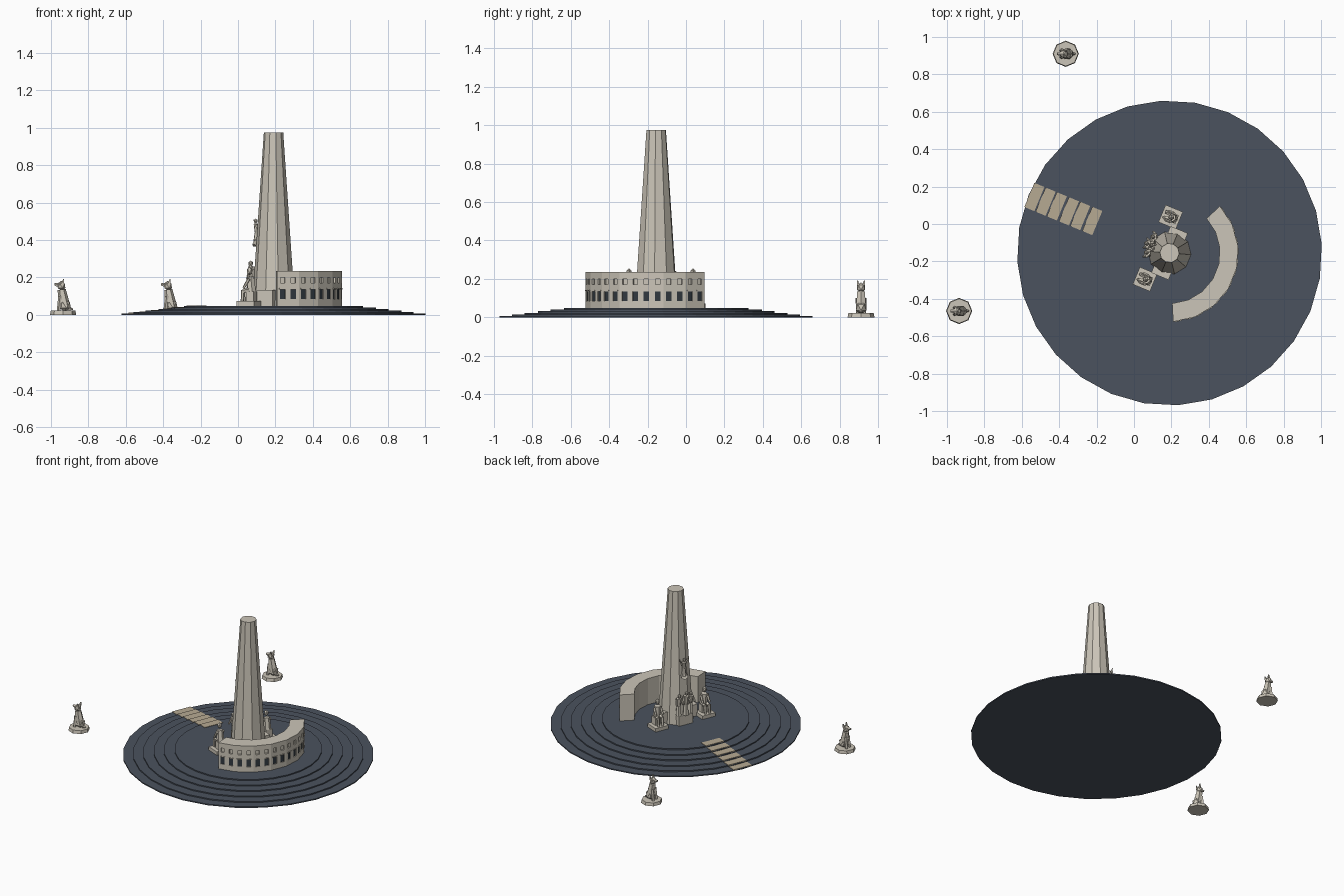
import bpy, bmesh, math
from mathutils import Matrix, Vector

if "Cube" in bpy.data.objects:
    bpy.data.objects.remove(bpy.data.objects["Cube"])

CX, CY = 0.19, -0.155
FACE = math.radians(157.5)      # direction the monument faces


def material(name, rgb):
    m = bpy.data.materials.new(name)
    m.diffuse_color = (*rgb, 1)
    m.use_nodes = True
    m.node_tree.nodes["Principled BSDF"].inputs["Base Color"].default_value = m.diffuse_color
    return m


STONE = material("stone", (0.60, 0.56, 0.48))
SLATE = material("slate", (0.070, 0.085, 0.112))
TAN = material("tan_stone", (0.47, 0.40, 0.29))
GLASS = material("dark_glass", (0.03, 0.04, 0.05))


def place(x, y, z=0, yaw=0.0):
    return Matrix.Translation((x, y, z)) @ Matrix.Rotation(yaw, 4, 'Z')


def finish(bm, name, mat, matrix=None):
    bmesh.ops.recalc_face_normals(bm, faces=bm.faces)
    me = bpy.data.meshes.new(name)
    bm.to_mesh(me)
    bm.free()
    me.materials.append(mat)
    ob = bpy.data.objects.new(name, me)
    bpy.context.collection.objects.link(ob)
    if matrix:
        ob.matrix_world = matrix
    return ob


def box(bm, c, s, rot=None):
    m = Matrix.Translation(c) @ (rot or Matrix()) @ Matrix.Diagonal((*s, 1))
    bmesh.ops.create_cube(bm, size=1, matrix=m)


def cone(bm, a, b, r1, r2, n=6):
    # tapered prism from point a to point b
    a, b = Vector(a), Vector(b)
    d = b - a
    m = Matrix.Translation((a + b) / 2) @ d.to_track_quat('Z', 'Y').to_matrix().to_4x4()
    bmesh.ops.create_cone(bm, cap_ends=True, segments=n, radius1=r1, radius2=r2,
                          depth=d.length, matrix=m)


def ball(bm, c, s):
    bmesh.ops.create_icosphere(bm, subdivisions=1, radius=1,
                               matrix=Matrix.Translation(c) @ Matrix.Diagonal((*s, 1)))


def lathe(bm, profile, n):
    rings = [[bm.verts.new((r * math.cos(2 * math.pi * k / n),
                            r * math.sin(2 * math.pi * k / n), z)) for k in range(n)]
             for r, z in profile]
    for a, b in zip(rings, rings[1:]):
        for k in range(n):
            bm.faces.new((a[k], a[(k + 1) % n], b[(k + 1) % n], b[k]))
    bm.faces.new(rings[0])
    bm.faces.new(rings[-1])


monument = place(CX, CY, 0, FACE)

# stepped round plaza
RADII = [0.815, 0.75, 0.685, 0.615, 0.55, 0.48]
STEP = 0.008
profile = []
for i, r in enumerate(RADII):
    profile += [(r, i * STEP), (r, (i + 1) * STEP)]
bm = bmesh.new()
lathe(bm, profile, 28)
finish(bm, "stepped_plaza", SLATE, monument)
TOP = STEP * len(RADII)

# tan stair strips, one on each step
bm = bmesh.new()
for i, r in enumerate(RADII):
    h = (i + 1) * STEP
    box(bm, (r - 0.033, 0, h), (0.058, 0.14, 0.006))
finish(bm, "stair_strips", TAN, monument)

# tapered tower
bm = bmesh.new()
cone(bm, (0, 0, TOP), (0, 0, 0.975), 0.115, 0.052, 10)
finish(bm, "tower", STONE, monument)

# plinth wings and front ledge at the tower foot
bm = bmesh.new()
box(bm, (0, 0, TOP + 0.042), (0.10, 0.27, 0.084))
box(bm, (0.085, 0, TOP + 0.035), (0.08, 0.11, 0.07))
finish(bm, "tower_plinth", STONE, monument)

# curved building
R_IN, R_OUT, Z0, Z1, SEG = 0.27, 0.368, TOP - 0.004, 0.235, 7
A0, A1 = math.radians(-87), math.radians(43)
angles = [A0 + (A1 - A0) * i / SEG for i in range(SEG + 1)]


def polar(r, a, z):
    return Vector((r * math.cos(a), r * math.sin(a), z))


bm = bmesh.new()
rows = [[bm.verts.new(polar(r, a, z)) for r, z in
         ((R_IN, Z0), (R_OUT, Z0), (R_OUT, Z1), (R_IN, Z1))] for a in angles]
for p, q in zip(rows, rows[1:]):
    for k in range(4):
        bm.faces.new((p[k], p[(k + 1) % 4], q[(k + 1) % 4], q[k]))
bm.faces.new(rows[0])
bm.faces.new(rows[-1])
building = finish(bm, "curved_building", STONE, place(CX, CY))

# two rows of recessed windows, two columns on every facet
cut, panes, sills = bmesh.new(), bmesh.new(), bmesh.new()
for a, b in zip(angles, angles[1:]):
    p, q = polar(R_OUT, a, 0), polar(R_OUT, b, 0)
    rot = Matrix.Rotation((a + b) / 2, 4, 'Z')
    out = rot @ Vector((1, 0, 0))
    for t in (0.25, 0.75):
        c = p.lerp(q, t)
        box(cut, c + Vector((0, 0, 0.185)), (0.02, 0.024, 0.03), rot)
        box(cut, c + Vector((0, 0, 0.11)), (0.02, 0.03, 0.05), rot)
        box(panes, c - out * 0.008 + Vector((0, 0, 0.11)), (0.006, 0.03, 0.05), rot)
        box(sills, c + Vector((0, 0, 0.139)), (0.008, 0.038, 0.006), rot)
cutter = finish(cut, "window_cutter", STONE, place(CX, CY))
cutter.hide_render = True
cutter.hide_viewport = True
mod = building.modifiers.new("windows", 'BOOLEAN')
mod.operation = 'DIFFERENCE'
mod.solver = 'EXACT'
mod.object = cutter
finish(panes, "window_panes", GLASS, place(CX, CY))
finish(sills, "window_lintels", STONE, place(CX, CY))

# seated figures on square pedestals beside the tower
for side, word in ((1, "left"), (-1, "right")):
    bm = bmesh.new()
    box(bm, (0, 0, 0.012), (0.10, 0.10, 0.026))
    box(bm, (-0.015, 0, 0.05), (0.045, 0.05, 0.055))
    cone(bm, (-0.015, 0, 0.075), (-0.008, 0, 0.155), 0.026, 0.021)
    ball(bm, (-0.004, 0, 0.185), (0.017, 0.015, 0.022))
    for s in (1, -1):
        cone(bm, (-0.01, s * 0.014, 0.085), (0.028, s * 0.016, 0.08), 0.013, 0.011, 5)
        cone(bm, (0.028, s * 0.016, 0.085), (0.032, s * 0.016, 0.024), 0.011, 0.009, 5)
        cone(bm, (-0.01, s * 0.024, 0.145), (0.02, s * 0.026, 0.095), 0.009, 0.007, 5)
    finish(bm, "seated_figure_" + word, STONE,
           monument @ Matrix.Translation((0.068, side * 0.18, TOP)))

# cluster of figures on the front ledge
for i, (u, v, h) in enumerate(((0.105, -0.045, 0.15), (0.122, 0.0, 0.17), (0.105, 0.045, 0.15))):
    bm = bmesh.new()
    cone(bm, (0, 0, 0), (0, 0, h * 0.5), 0.021, 0.014)
    cone(bm, (0, 0, h * 0.45), (0.006, 0, h * 0.82), 0.014, 0.019)
    ball(bm, (0.01, 0, h * 0.92), (0.013, 0.012, 0.016))
    for s in (1, -1):
        cone(bm, (0, s * 0.018, h * 0.78), (0.018, s * 0.026, h * 0.5), 0.008, 0.006, 5)
    finish(bm, f"ledge_figure_{i + 1}", STONE,
           monument @ Matrix.Translation((u, v, TOP + 0.07)))

# winged figure on a bracket on the tower face
bm = bmesh.new()
cone(bm, (0.08, 0, 0.375), (0.105, 0, 0.39), 0.012, 0.028)
cone(bm, (0.10, 0, 0.39), (0.097, 0, 0.445), 0.017, 0.011)
cone(bm, (0.097, 0, 0.44), (0.10, 0, 0.485), 0.011, 0.015)
ball(bm, (0.103, 0, 0.502), (0.011, 0.010, 0.013))
for s in (1, -1):
    cone(bm, (0.09, s * 0.01, 0.465), (0.10, s * 0.035, 0.51), 0.009, 0.003, 4)
finish(bm, "winged_figure", STONE, monument)

# two outlying animal statues on octagonal bases
for i, (x, y) in enumerate(((-0.935, -0.465), (-0.365, 0.91))):
    bm = bmesh.new()
    cone(bm, (0, 0, 0), (0, 0, 0.022), 0.07, 0.066, 8)
    ball(bm, (-0.008, 0, 0.052), (0.038, 0.032, 0.036))
    cone(bm, (-0.008, 0, 0.045), (0.008, 0, 0.135), 0.031, 0.022)
    ball(bm, (0.010, 0, 0.155), (0.025, 0.024, 0.027))
    cone(bm, (0.02, 0, 0.158), (0.046, 0, 0.162), 0.014, 0.007, 5)
    cone(bm, (-0.03, 0, 0.032), (-0.052, 0, 0.03), 0.012, 0.004, 5)
    for s in (1, -1):
        cone(bm, (0.014, s * 0.016, 0.10), (0.024, s * 0.017, 0.02), 0.012, 0.010, 5)
        cone(bm, (0.002, s * 0.014, 0.168), (-0.002, s * 0.018, 0.192), 0.009, 0.003, 4)
    finish(bm, f"guardian_statue_{i + 1}", STONE, place(x, y, 0, math.pi))
